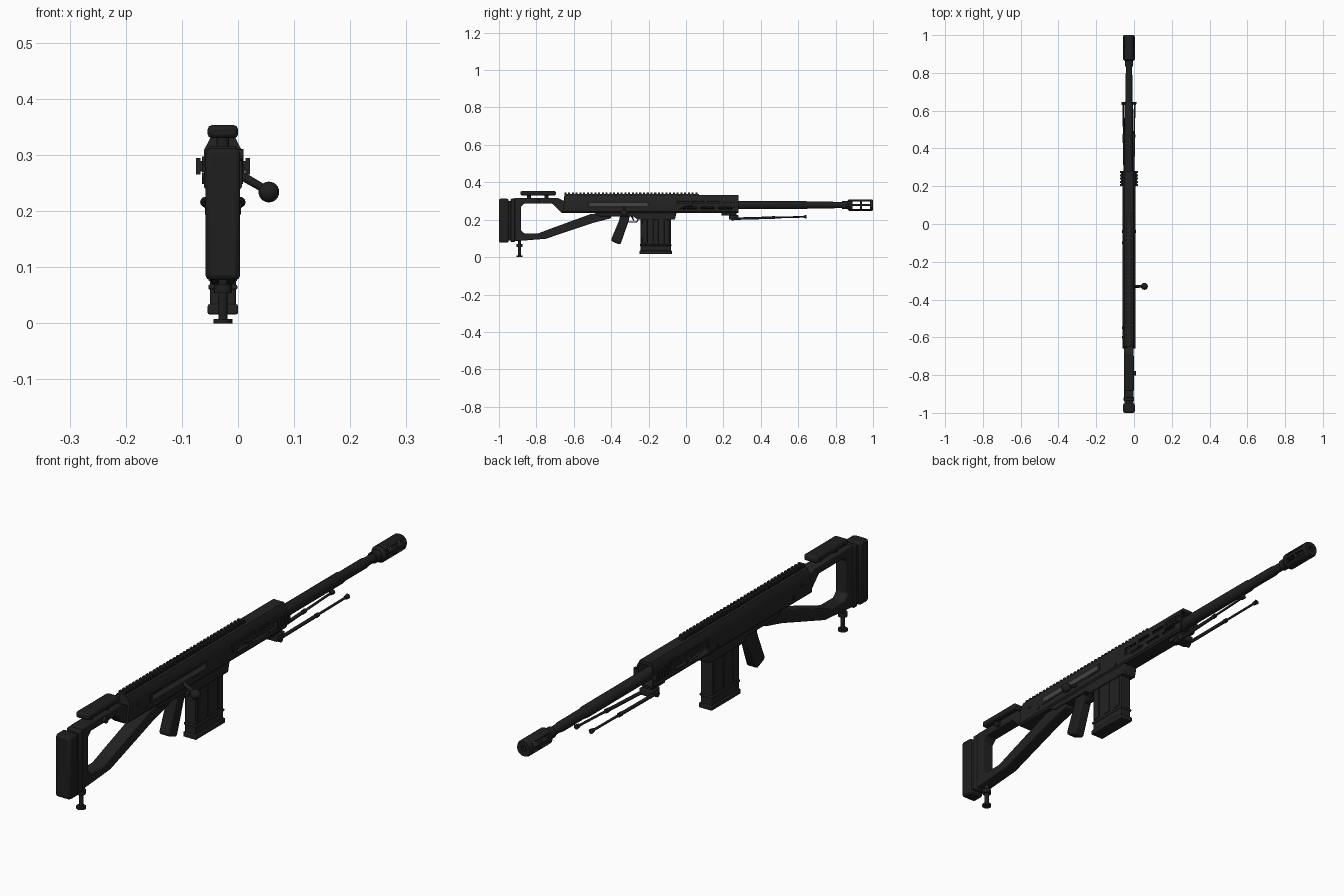
import bpy, bmesh, math
from mathutils import Vector, Matrix

if "Cube" in bpy.data.objects:
    bpy.data.objects.remove(bpy.data.objects["Cube"])

CX = -0.027   # centre plane of the rifle
BORE = 0.278  # bore height


def material(name, r, g, b):
    m = bpy.data.materials.new(name)
    m.diffuse_color = (r, g, b, 1)
    m.use_nodes = True
    m.node_tree.nodes["Principled BSDF"].inputs["Base Color"].default_value = m.diffuse_color
    return m


BODY = material("black body", 0.016, 0.016, 0.016)
RUBBER = material("dark rubber", 0.013, 0.013, 0.013)
STEEL = material("barrel steel", 0.013, 0.0135, 0.014)
BOLT = material("grey bolt", 0.06, 0.06, 0.06)


def finish(name, bm, mat, bevel=0.0, segs=2):
    bmesh.ops.recalc_face_normals(bm, faces=bm.faces)
    me = bpy.data.meshes.new(name)
    bm.to_mesh(me)
    bm.free()
    ob = bpy.data.objects.new(name, me)
    bpy.context.collection.objects.link(ob)
    ob.location.x = CX
    me.materials.append(mat)
    bpy.ops.object.select_all(action='DESELECT')
    ob.select_set(True)
    bpy.context.view_layer.objects.active = ob
    bpy.ops.object.shade_smooth_by_angle(angle=math.radians(32))
    if bevel:
        mod = ob.modifiers.new("bevel", 'BEVEL')
        mod.width, mod.segments = bevel, segs
        mod.limit_method = 'ANGLE'
    return ob


def prism(name, pts, a, b, mat, axis='x', bevel=0.0):
    """Extrude (y,z) points along x, or (x,z) points along y."""
    bm = bmesh.new()
    put = (lambda p, t: (t, p[0], p[1])) if axis == 'x' else (lambda p, t: (p[0], t, p[1]))
    lo = [bm.verts.new(put(p, a)) for p in pts]
    hi = [bm.verts.new(put(p, b)) for p in pts]
    bm.faces.new(lo)
    bm.faces.new(hi)
    for i in range(len(pts)):
        j = (i + 1) % len(pts)
        bm.faces.new((lo[i], lo[j], hi[j], hi[i]))
    return finish(name, bm, mat, bevel)


def boxes(name, items, mat, bevel=0.0):
    """Boxes given as (x0, x1, y0, y1, z0, z1) in one object."""
    bm = bmesh.new()
    for x0, x1, y0, y1, z0, z1 in items:
        m = Matrix.Translation(((x0 + x1) / 2, (y0 + y1) / 2, (z0 + z1) / 2)) @ \
            Matrix.Diagonal((x1 - x0, y1 - y0, z1 - z0, 1))
        bmesh.ops.create_cube(bm, size=1, matrix=m)
    return finish(name, bm, mat, bevel)


def rods(name, items, mat, n=16):
    """Cylinders or cones given as (start, end, r0, r1)."""
    bm = bmesh.new()
    for p, q, r0, r1 in items:
        p, q = Vector(p), Vector(q)
        m = Matrix.Translation((p + q) / 2) @ (q - p).to_track_quat('Z', 'Y').to_matrix().to_4x4()
        bmesh.ops.create_cone(bm, cap_ends=True, segments=n, radius1=r0, radius2=r1,
                              depth=(q - p).length, matrix=m)
    return finish(name, bm, mat)


def lathe(name, pts, mat, n=24):
    """Closed (y, r) outline turned around the bore."""
    bm = bmesh.new()
    rings = [[bm.verts.new((r * math.cos(2 * math.pi * k / n), y, BORE + r * math.sin(2 * math.pi * k / n)))
              for k in range(n)] for y, r in pts]
    for i in range(len(rings)):
        a, b = rings[i], rings[(i + 1) % len(rings)]
        for k in range(n):
            bm.faces.new((a[k], a[(k + 1) % n], b[(k + 1) % n], b[k]))
    return finish(name, bm, mat)


def cut(ob, cutter):
    cutter.hide_render = True
    mod = ob.modifiers.new("cut", 'BOOLEAN')
    mod.operation, mod.solver, mod.object = 'DIFFERENCE', 'EXACT', cutter
    bpy.context.view_layer.objects.active = ob
    bpy.ops.object.modifier_apply(modifier=mod.name)
    bpy.data.objects.remove(cutter)


# butt pad and spacers
boxes("butt_pad", [(-0.031, 0.031, -1.0, -0.948, 0.077, 0.312)], RUBBER, 0.009)
boxes("butt_spacer", [(-0.024, 0.024, -0.955, -0.925, 0.09, 0.3)], BODY)
boxes("butt_plate", [(-0.028, 0.028, -0.937, -0.915, 0.08, 0.312)], BODY, 0.004)

# skeleton stock
prism("stock_frame", [
    (-0.925, 0.308), (-0.915, 0.316), (-0.685, 0.316), (-0.64, 0.295), (-0.64, 0.236),
    (-0.665, 0.236), (-0.715, 0.286), (-0.865, 0.286), (-0.883, 0.268), (-0.883, 0.145),
    (-0.865, 0.127), (-0.79, 0.127), (-0.71, 0.157), (-0.51, 0.23), (-0.4, 0.23),
    (-0.4, 0.208), (-0.5, 0.182), (-0.75, 0.098), (-0.925, 0.084)],
    -0.025, 0.025, BODY, bevel=0.004)

# cheek rest
boxes("cheek_rest", [(-0.027, 0.027, -0.885, -0.695, 0.33, 0.353)], RUBBER, 0.007)
rods("cheek_posts", [((0, y, 0.31), (0, y, 0.335), 0.011, 0.011) for y in (-0.84, -0.745)], STEEL)
rods("cheek_knob", [((0.02, -0.79, 0.3), (0.037, -0.79, 0.3), 0.011, 0.011)], STEEL)

# rear monopod
rods("monopod", [((0, -0.89, 0), (0, -0.89, 0.008), 0.017, 0.017),
                 ((0, -0.89, 0.008), (0, -0.89, 0.09), 0.008, 0.008),
                 ((0, -0.89, 0.054), (0, -0.89, 0.07), 0.016, 0.016)], STEEL)

# receiver and hollow fore-end
SECTION = [(-0.028, 0.236), (0.028, 0.236), (0.034, 0.243), (0.034, 0.308),
           (0.022, 0.331), (-0.022, 0.331), (-0.034, 0.308), (-0.034, 0.243)]
receiver = prism("receiver", SECTION, -0.66, -0.06, BODY, 'y')
for v in receiver.data.vertices:      # slanted rear end
    if v.co.y < -0.6 and v.co.z > 0.3:
        v.co.y += 0.01
handguard = prism("handguard", SECTION, -0.06, 0.28, BODY, 'y')
cut(handguard, boxes("hollow", [(-0.028, 0.028, -0.05, 0.4, 0.242, 0.318)], BODY))
slots = [(-0.1, 0.1, y, y + 0.062, 0.286, 0.298) for y in (-0.045, 0.035, 0.115)]
slots += [(-0.1, 0.1, y, y + 0.07, 0.256, 0.268) for y in (-0.015, 0.08, 0.175)]
cut(handguard, boxes("slot_cutter", slots, BODY))

# raised seam, port with bolt, small side pins
boxes("receiver_band", [(-0.0375, 0.0375, -0.047, -0.033, 0.27, 0.282)], BODY)
boxes("port_frame", [(0.03, 0.0352, -0.53, -0.19, 0.265, 0.297)], STEEL)
boxes("bolt_body", [(0.03, 0.0362, -0.515, -0.205, 0.272, 0.29)], BOLT)
rods("side_pins", [((-0.037, y, z), (0.036, y, z), 0.007, 0.007)
                   for y, z in ((-0.55, 0.262), (-0.6, 0.29), (-0.1, 0.255))], STEEL)

# top rail with teeth
rail = [(-0.009, 0.009, -0.65, 0.07, 0.325, 0.338)]
rail += [(-0.013, 0.013, -0.65 + 0.02 * i, -0.639 + 0.02 * i, 0.333, 0.345) for i in range(36)]
boxes("top_rail", rail, BODY)

# side rails at the fore-end
for s, side in ((-1, "left"), (1, "right")):
    def span(a, b):
        return (min(s * a, s * b), max(s * a, s * b))
    items = [span(0.03, 0.042) + (0.2, 0.28, 0.271, 0.289)]
    items += [span(0.04, 0.048) + (0.2 + 0.0175 * i, 0.2105 + 0.0175 * i, 0.265, 0.295) for i in range(5)]
    boxes(side + "_side_rail", items, BODY)

# bolt handle
rods("bolt_handle", [((0.03, -0.33, 0.265), (0.08, -0.33, 0.236), 0.008, 0.007)], STEEL)
bm = bmesh.new()
bmesh.ops.create_uvsphere(bm, u_segments=20, v_segments=12, radius=0.0185,
                          matrix=Matrix.Translation((0.082, -0.33, 0.234)))
finish("bolt_knob", bm, STEEL)

# lower receiver, magazine well, grip, trigger
prism("lower_receiver", [(-0.5, 0.24), (-0.46, 0.218), (-0.28, 0.218), (-0.26, 0.2),
                         (-0.06, 0.2), (-0.05, 0.24)], -0.029, 0.029, BODY, bevel=0.003)
prism("grip", [(-0.352, 0.225), (-0.3, 0.225), (-0.306, 0.195), (-0.348, 0.075), (-0.355, 0.067),
               (-0.398, 0.085), (-0.4, 0.095), (-0.358, 0.195)], -0.021, 0.021, RUBBER, bevel=0.007)
prism("trigger_guard", [(-0.315, 0.195), (-0.305, 0.184), (-0.262, 0.184), (-0.25, 0.205),
                        (-0.255, 0.208), (-0.266, 0.19), (-0.303, 0.19), (-0.312, 0.2)],
      -0.008, 0.008, BODY)
prism("trigger", [(-0.295, 0.22), (-0.283, 0.22), (-0.28, 0.205), (-0.276, 0.193),
                  (-0.281, 0.193), (-0.288, 0.204)], -0.004, 0.004, STEEL)

# magazine with ribs and base
boxes("magazine", [(-0.023, 0.023, -0.243, -0.08, 0.03, 0.22)], BODY, 0.003)
ribs = [(-0.0255, 0.0255, y, y + 0.028, 0.075, 0.2) for y in (-0.235, -0.176, -0.117)]
boxes("magazine_ribs", ribs, BODY, 0.002)
boxes("magazine_base", [(-0.027, 0.027, -0.249, -0.075, 0.016, 0.034),
                        (-0.026, 0.026, -0.247, -0.077, 0.06, 0.069)], BODY, 0.003)

# barrel and muzzle brake
lathe("barrel", [(-0.05, 0.022), (0.64, 0.022), (0.65, 0.019), (0.78, 0.019), (0.8, 0.016),
                 (0.89, 0.016), (0.89, 0.009), (-0.05, 0.009)], STEEL)
rods("barrel_collar", [((0, 0.835, BORE), (0, 0.872, BORE), 0.021, 0.021)], STEEL)
brake = lathe("muzzle_brake", [(0.862, 0.022), (0.872, 0.031), (0.992, 0.031), (1.0, 0.027),
                               (1.0, 0.01), (0.862, 0.01)], STEEL)
vents = [(-0.1, 0.1, y, y + 0.042, BORE + dz - 0.007, BORE + dz + 0.007)
         for y in (0.889, 0.941) for dz in (-0.013, 0.013)]
cut(brake, boxes("vent_cutter", vents, STEEL))

# folded bipod
boxes("bipod_mount", [(-0.02, 0.02, 0.19, 0.27, 0.222, 0.238), (-0.026, 0.026, 0.23, 0.28, 0.2, 0.224)],
      BODY, 0.003)
for s, side in ((-1, "left"), (1, "right")):
    a, b = Vector((s * 0.022, 0.25, 0.205)), Vector((s * 0.031, 0.645, 0.216))
    at = lambda t: a.lerp(b, t)
    rods(side + "_bipod_leg", [(at(0), at(0.55), 0.0065, 0.0065), (at(0.53), at(0.57), 0.008, 0.008),
                               (at(0.55), at(0.98), 0.0045, 0.0045),
                               (at(0.96), at(1), 0.007, 0.0095)], STEEL, 12)
    rods(side + "_bipod_hinge", [((s * 0.012, 0.25, 0.205), (s * 0.032, 0.25, 0.205), 0.011, 0.011)], STEEL)
